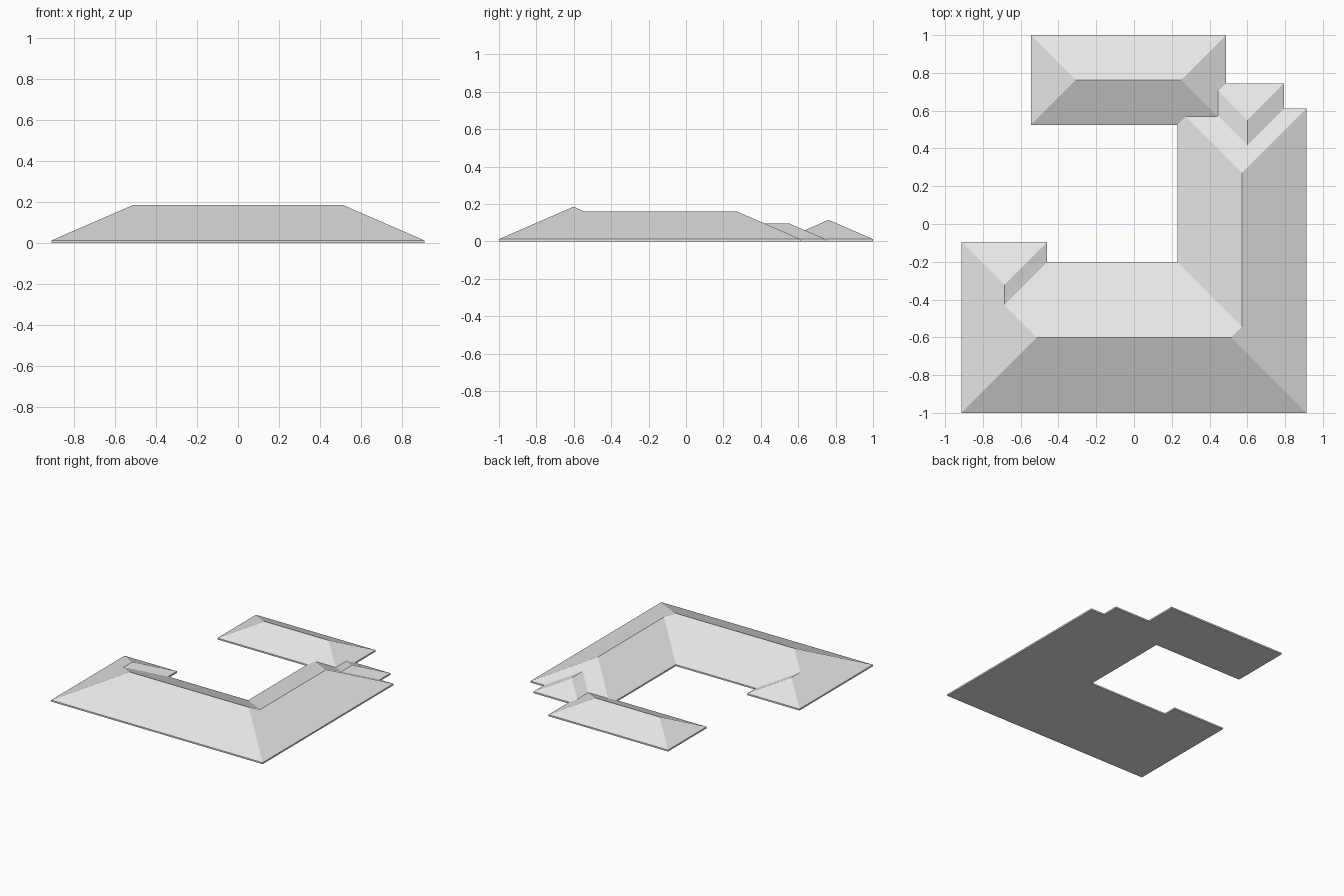
import bpy
import bmesh
import math

cube = bpy.data.objects.get("Cube")
if cube:
    bpy.data.objects.remove(cube, do_unlink=True)

EAVE = 0.012   # thickness of the eave edge
PITCH = 0.435  # rise over run, shared by every slope

# Single roof colour
mat = bpy.data.materials.new("light_grey_roof")
mat.use_nodes = True
colour = (0.8, 0.8, 0.8, 1.0)
mat.diffuse_color = colour
bsdf = next(n for n in mat.node_tree.nodes if n.type == "BSDF_PRINCIPLED")
bsdf.inputs["Base Color"].default_value = colour


def hip_roof(name, x0, x1, y0, y1):
    """Closed hipped roof over a rectangle, ridge along its longer side."""
    half = min(x1 - x0, y1 - y0) / 2
    top = EAVE + PITCH * half
    corners = [(x0, y0), (x1, y0), (x1, y1), (x0, y1)]
    bm = bmesh.new()
    low = [bm.verts.new((x, y, 0)) for x, y in corners]
    eave = [bm.verts.new((x, y, EAVE)) for x, y in corners]
    a = bm.verts.new((x0 + half, y0 + half, top))
    b = bm.verts.new((x1 - half, y1 - half, top))
    # Ridge vertex above each corner
    ridge = [a, b, b, a] if x1 - x0 > y1 - y0 else [a, a, b, b]
    bm.faces.new(low[::-1])
    for i in range(4):
        j = (i + 1) % 4
        bm.faces.new((low[i], low[j], eave[j], eave[i]))
        slope = [eave[i], eave[j], ridge[j]]
        if ridge[i] is not ridge[j]:
            slope.append(ridge[i])
        bm.faces.new(slope)
    bmesh.ops.recalc_face_normals(bm, faces=bm.faces)
    mesh = bpy.data.meshes.new(name)
    bm.to_mesh(mesh)
    bm.free()
    mesh.materials.append(mat)
    obj = bpy.data.objects.new(name, mesh)
    bpy.context.collection.objects.link(obj)
    return obj


# Main front range and the wings that run into it
roof = hip_roof("hip_roof", -0.913, 0.913, -1.0, -0.203)
wings = [
    hip_roof("left_wing", 0.23, 0.913, -0.95, 0.612),
    hip_roof("right_wing", -0.913, -0.46, -0.95, -0.095),
    hip_roof("link_roof", 0.405, 0.795, 0.2, 0.745),
    hip_roof("back_roof", -0.545, 0.487, 0.525, 1.0),
]

# Merge everything into one clean shell
bpy.context.view_layer.objects.active = roof
for wing in wings:
    mod = roof.modifiers.new("union", "BOOLEAN")
    mod.operation = "UNION"
    mod.solver = "EXACT"
    mod.object = wing
    bpy.ops.object.modifier_apply(modifier=mod.name)
    bpy.data.objects.remove(wing, do_unlink=True)

# Dissolve seams between coplanar slopes
bm = bmesh.new()
bm.from_mesh(roof.data)
bmesh.ops.remove_doubles(bm, verts=bm.verts, dist=0.0005)
bmesh.ops.dissolve_limit(bm, angle_limit=math.radians(1), verts=bm.verts, edges=bm.edges)
bm.to_mesh(roof.data)
bm.free()
